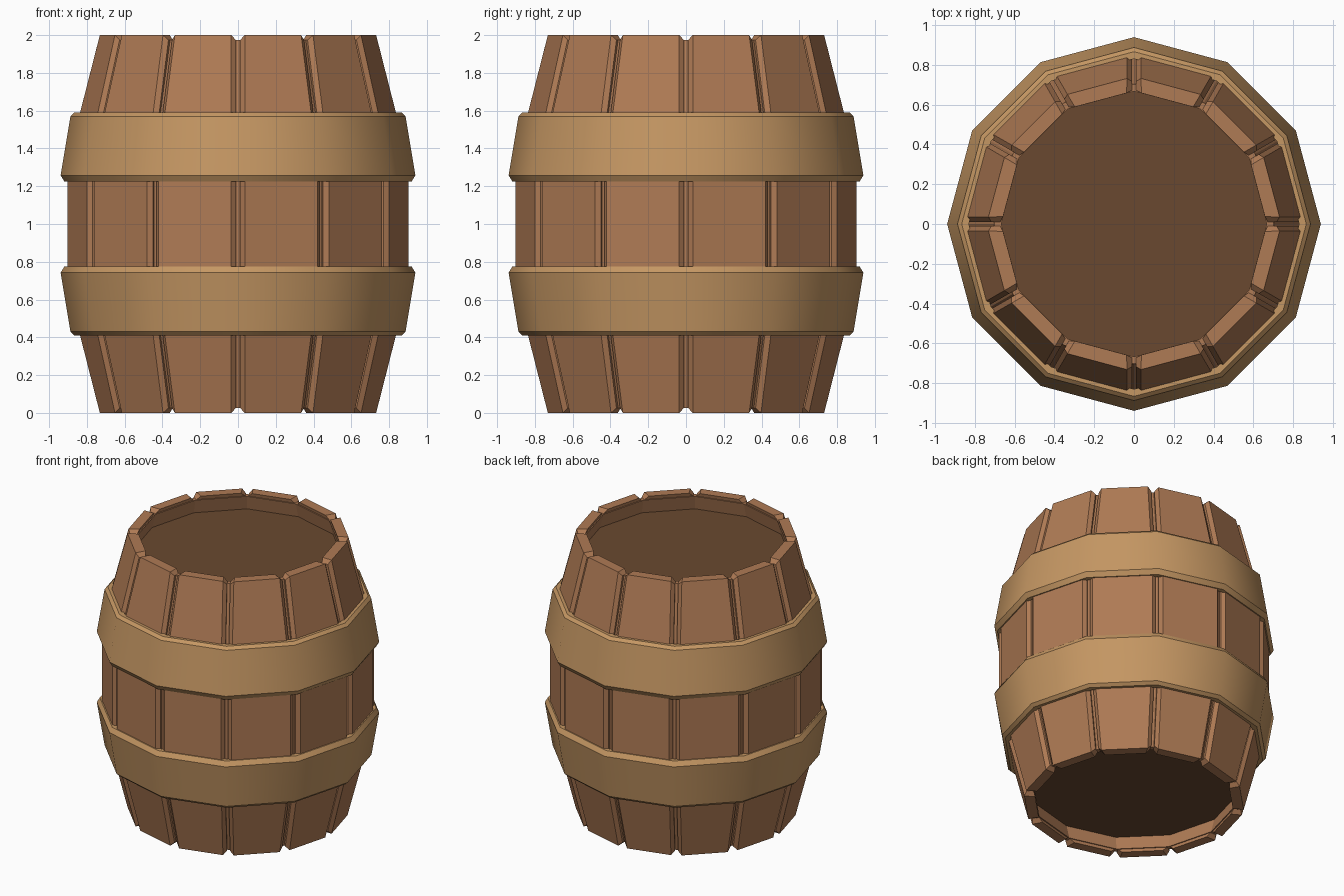
import bpy, bmesh
from math import sin, cos, radians, pi

if "Cube" in bpy.data.objects:
    bpy.data.objects.remove(bpy.data.objects["Cube"])

SIDES = 12
HALF = pi / SIDES


def material(name, rgb):
    m = bpy.data.materials.new(name)
    m.diffuse_color = (*rgb, 1)
    m.use_nodes = True
    m.node_tree.nodes["Principled BSDF"].inputs["Base Color"].default_value = m.diffuse_color
    return m


STAVE = material("stave_wood", (0.43, 0.197, 0.09))
HOOP = material("hoop_metal", (0.56, 0.31, 0.125))
HEAD = material("dark_wood", (0.142, 0.066, 0.029))


def finish(bm, name, mat):
    bmesh.ops.recalc_face_normals(bm, faces=bm.faces)
    me = bpy.data.meshes.new(name)
    bm.to_mesh(me)
    bm.free()
    me.materials.append(mat)
    ob = bpy.data.objects.new(name, me)
    bpy.context.collection.objects.link(ob)
    return ob


def lathe(name, profile, mat, closed):
    """Spin a (radius, z) profile into a 12-sided solid."""
    bm = bmesh.new()
    rings = [[bm.verts.new((r * cos(2 * HALF * i), r * sin(2 * HALF * i), z))
              for i in range(SIDES)] for r, z in profile]
    pairs = list(zip(rings, rings[1:]))
    if closed:
        pairs.append((rings[-1], rings[0]))
    else:
        bm.faces.new(rings[0])
        bm.faces.new(rings[-1])
    for a, b in pairs:
        for i in range(SIDES):
            j = (i + 1) % SIDES
            bm.faces.new((a[i], a[j], b[j], b[i]))
    return finish(bm, name, mat)


# Staves: bent planks, side edges chamfered on the outside and the ends
OUTER = [(0.741, 0), (0.911, 2 / 3), (0.911, 4 / 3), (0.741, 2)]
THICK, GAP, CHAMFER, GROOVE = 0.073, 0.011, 0.026, 0.038


def stave(name, angle):
    bm = bmesh.new()
    sections = []
    for r, z in OUTER:
        ring = []
        for rad, s in ((r, -1), (r, 1), (r - THICK, 1), (r - THICK, -1)):
            u, v = rad * cos(HALF), s * (rad * sin(HALF) - GAP)
            ring.append(bm.verts.new((u * cos(angle) - v * sin(angle),
                                      u * sin(angle) + v * cos(angle), z)))
        sections.append(ring)
    sides, inner = [], []
    for a, b in zip(sections, sections[1:]):
        for i in range(4):
            j = (i + 1) % 4
            f = bm.faces.new((a[i], a[j], b[j], b[i]))
            if i in (1, 3):
                sides.append(f)
            elif i == 2:
                inner.append(f)
    bm.faces.new(sections[0])
    bm.faces.new(sections[-1])
    bmesh.ops.recalc_face_normals(bm, faces=bm.faces)
    rim = [e for e in bm.edges
           if sum(f in sides for f in e.link_faces) == 1
           and not any(f in inner for f in e.link_faces)]
    bmesh.ops.bevel(bm, geom=rim, offset=CHAMFER, segments=1,
                    affect='EDGES', clamp_overlap=True)
    return finish(bm, name, STAVE)


for k in range(SIDES):
    stave(f"stave_{k + 1}", HALF * (2 * k + 1))

# Shell behind the staves: groove floors outside, unbroken wall inside
END = 0.026
path = [(r, min(max(z, END), 2 - END)) for r, z in OUTER]
lathe("stave_lining", [(r - GROOVE, z) for r, z in path]
      + [(r - THICK - 0.001, z) for r, z in reversed(path)], STAVE, True)

# Dark core whose ends are the recessed barrel heads
lathe("barrel_heads", [(0.715, 0.13), (0.85, 2 / 3), (0.85, 4 / 3), (0.715, 1.87)],
      HEAD, False)

# Hoops: flared bands with chamfered rims, lower one mirrored
BAND = [(0.83, 1.59), (0.866, 1.59), (0.887, 1.57),
        (0.939, 1.258), (0.919, 1.224), (0.885, 1.224)]
hoops = [lathe("upper_hoop", BAND, HOOP, True),
         lathe("lower_hoop", [(r, 2 - z) for r, z in BAND], HOOP, True)]
for h in hoops:
    bpy.ops.object.select_all(action='DESELECT')
    h.select_set(True)
    bpy.context.view_layer.objects.active = h
    bpy.ops.object.shade_smooth_by_angle(angle=radians(32))
